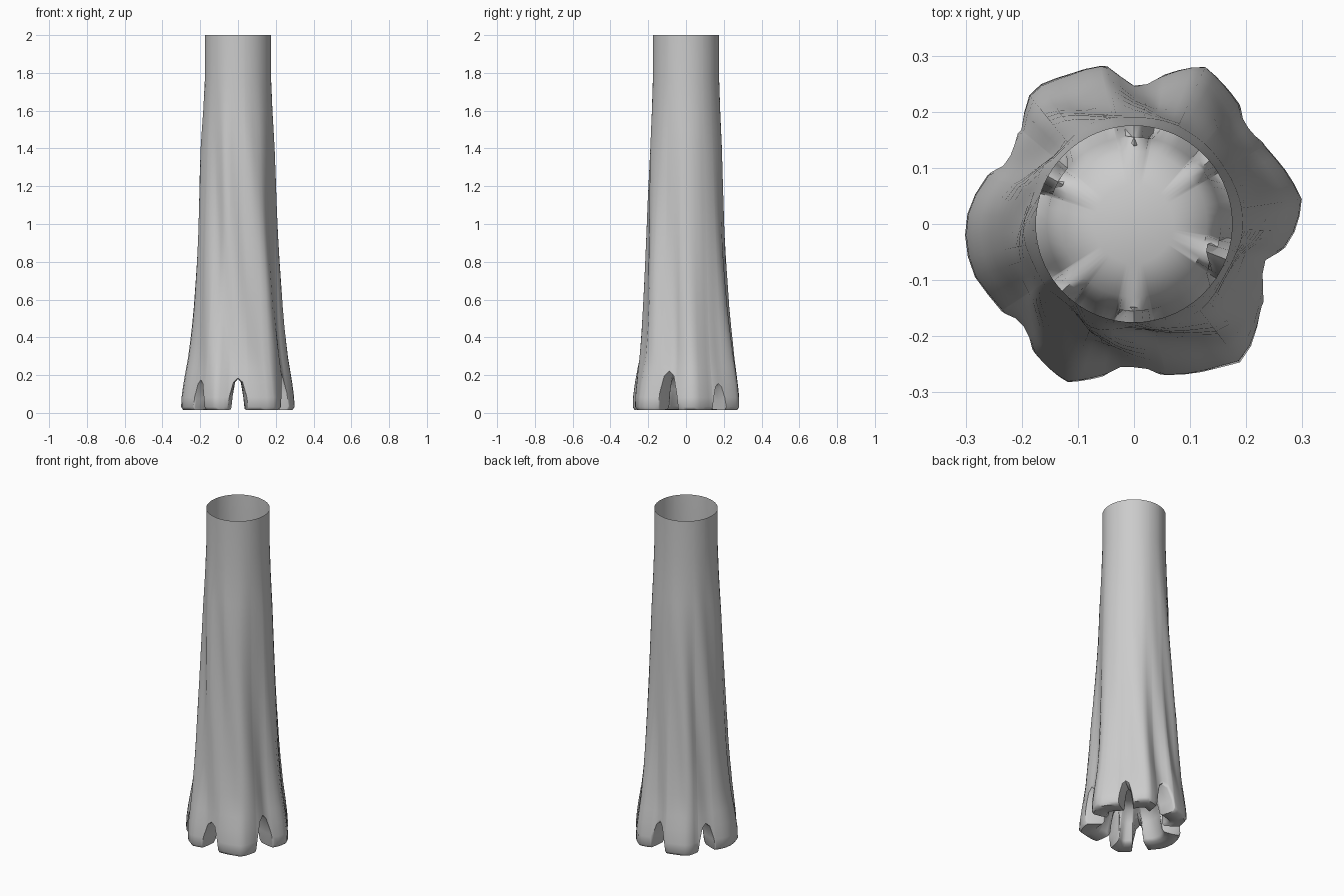
import bpy, bmesh, math, random

if "Cube" in bpy.data.objects:
    bpy.data.objects.remove(bpy.data.objects["Cube"])

random.seed(4)
TOP_R = 0.175
# outline of the root flare: angle -> radius
FLARE = [(8, .304), (18, .29), (30, .272), (44, .28), (66, .308), (80, .268), (90, .262),
         (100, .288), (113, .292), (127, .304), (140, .262), (155, .265), (170, .29),
         (180, .303), (196, .303), (210, .285), (225, .282), (247, .307), (262, .27),
         (275, .268), (286, .28), (300, .298), (309, .316), (318, .292), (327, .27),
         (345, .26), (358, .29)]
# how much of the flare is left at each height
FADE = [(0, 1), (.1, .97), (.2, .84), (.3, .7), (.5, .52), (.8, .36), (1, .27),
        (1.2, .21), (1.4, .15), (1.6, .06), (1.78, 0), (2, 0)]
# arches between the roots: angle, half width, height
ARCHES = [(270, 12, .18), (339, 12.5, .22), (40, 9, .15), (90, 12, .18),
          (151, 11, .18), (223, 10, .17)]


def lerp_table(table, x):
    for (x0, y0), (x1, y1) in zip(table, table[1:]):
        if x0 <= x <= x1:
            return y0 + (y1 - y0) * (x - x0) / (x1 - x0)
    return table[-1][1]


RING = [(FLARE[-1][0] - 360, FLARE[-1][1])] + FLARE + [(FLARE[0][0] + 360, FLARE[0][1])]

# columns around the trunk: dense at arch edges, regular on the roots
columns = []
for i, (c, w, h) in enumerate(ARCHES):
    for t in (-1, -.96, -.8, -.45, 0, .45, .8, .96, 1):
        columns.append(((c + w * t) % 360, max(.015, h * (1 - abs(t) ** 2.6)), abs(t) < 1))
order = sorted(ARCHES)
for (c0, w0, _), (c1, w1, _) in zip(order, order[1:] + order[:1]):
    a0, a1 = c0 + w0, c1 - w1
    a1 += 360 if a1 < a0 else 0
    for k in range(1, 7):
        columns.append(((a0 + (a1 - a0) * k / 7) % 360, .015, False))
columns.sort()

# slow wobble shared by neighbouring columns
WAVES = [(random.randint(4, 13), random.uniform(2, 6), random.uniform(0, 6.28)) for _ in range(6)]


def radius(a, z):
    f = lerp_table(FADE, z)
    wob = sum(math.sin(n * math.radians(a) + m * z + p) for n, m, p in WAVES)
    return TOP_R + (lerp_table(RING, a) - TOP_R) * f + .0028 * wob * min(1, f * 4) * min(1, z * 3)


bm = bmesh.new()
HEIGHTS = [2, 1.78, 1.6, 1.5, 1.4, 1.25, 1.1, .95, .8, .68, .56, .45, .36, .29, .24]
grid = []
for a, h, arch in columns:
    r0 = radius(a, h)
    path = [(radius(a, z), z) for z in HEIGHTS]
    # outer wall down to the arch or foot, then the underside and inner root face
    for t in (.35, .7, .93):
        z = .24 + (h - .24) * t
        path.append((radius(a, z), z))
    path += [(r0 - .012, h), (r0 - .05, h), (r0 - .095, h + .004), (r0 - .108, h + .02)]
    path += [(.155, h + (.2 - h) * .6), (.13, .195), (.07, .215)]
    ca, sa = math.cos(math.radians(a)), math.sin(math.radians(a))
    grid.append([bm.verts.new((r * ca, r * sa, z)) for r, z in path])

centre = bm.verts.new((-.01, 0, .22))
for p, q in zip(grid, grid[1:] + grid[:1]):
    for i in range(len(p) - 1):
        bm.faces.new((p[i], p[i + 1], q[i + 1], q[i]))
    bm.faces.new((p[-1], centre, q[-1]))

mesh = bpy.data.meshes.new("hollow_trunk")
bm.to_mesh(mesh)
bm.free()
trunk = bpy.data.objects.new("hollow_trunk", mesh)
bpy.context.collection.objects.link(trunk)
bpy.context.view_layer.objects.active = trunk
trunk.select_set(True)
bpy.ops.object.shade_smooth_by_angle(angle=math.radians(55))
